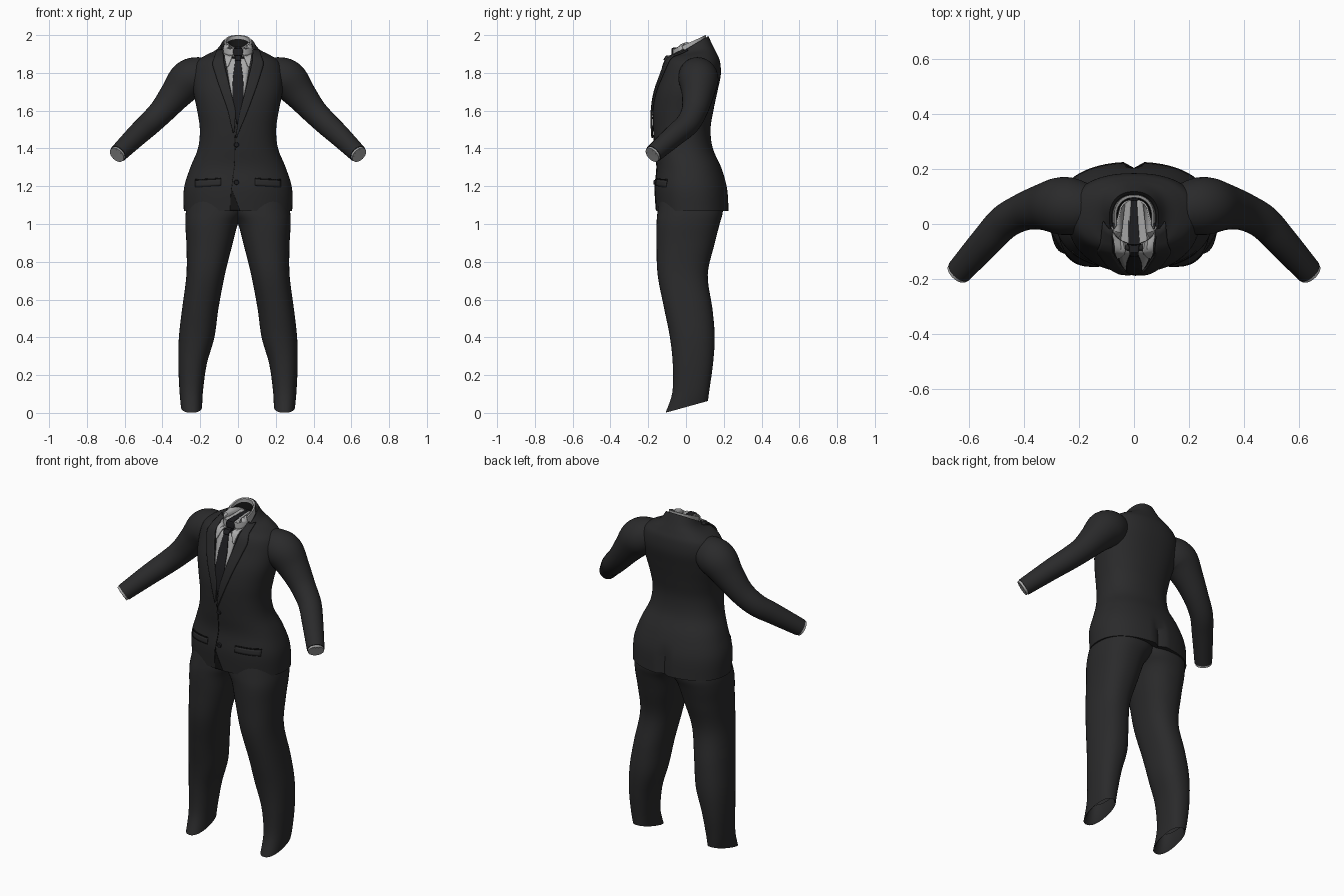
import bpy, bmesh, math
from mathutils import Vector
from mathutils.bvhtree import BVHTree

if "Cube" in bpy.data.objects:
    bpy.data.objects.remove(bpy.data.objects["Cube"])


def material(name, r, g, b):
    m = bpy.data.materials.new(name)
    m.diffuse_color = (r, g, b, 1)
    m.use_nodes = True
    m.node_tree.nodes["Principled BSDF"].inputs["Base Color"].default_value = m.diffuse_color
    return m


SUIT = material("charcoal cloth", 0.023, 0.023, 0.024)
TIE = material("black silk", 0.013, 0.013, 0.015)
SEAM = material("seam black", 0.008, 0.008, 0.008)
SHIRT = material("pale grey shirt", 0.40, 0.40, 0.40)


def catmull(points, steps):
    """Smoothly resample a list of equal-length tuples."""
    out = []
    p = [points[0]] + list(points) + [points[-1]]
    for i in range(1, len(p) - 2):
        for k in range(steps):
            t = k / steps
            out.append(tuple(
                0.5 * (2 * b + (c - a) * t + (2 * a - 5 * b + 4 * c - d) * t * t
                       + (3 * b - a - 3 * c + d) * t ** 3)
                for a, b, c, d in zip(p[i - 1], p[i], p[i + 1], p[i + 2])))
    return out + [tuple(points[-1])]


def make_object(name, bm, mat, angle=50):
    mesh = bpy.data.meshes.new(name)
    bm.normal_update()
    bm.to_mesh(mesh)
    bm.free()
    mesh.materials.append(mat)
    ob = bpy.data.objects.new(name, mesh)
    bpy.context.collection.objects.link(ob)
    bpy.ops.object.select_all(action='DESELECT')
    ob.select_set(True)
    bpy.context.view_layer.objects.active = ob
    bpy.ops.object.shade_smooth_by_angle(angle=math.radians(angle))
    return ob


def loft(name, rings, mat):
    """Skin a stack of closed rings; returns the object and a ray tree."""
    bm = bmesh.new()
    rows = [[bm.verts.new(v) for v in ring] for ring in rings]
    n = len(rows[0])
    for a, b in zip(rows, rows[1:]):
        for i in range(n):
            j = (i + 1) % n
            bm.faces.new((a[i], a[j], b[j], b[i]))
    bmesh.ops.recalc_face_normals(bm, faces=bm.faces)
    tree = BVHTree.FromBMesh(bm)
    return make_object(name, bm, mat), tree


def section(z, x0, x1, y0, y1, tilt=0, n=64, power=2.3):
    """Horizontal rounded ring; tilt raises the back and drops the front."""
    ring = []
    for i in range(n):
        a = 2 * math.pi * i / n
        c, s = math.cos(a), math.sin(a)
        c = math.copysign(abs(c) ** (2 / power), c)
        s = math.copysign(abs(s) ** (2 / power), s)
        ring.append(Vector(((x0 + x1) / 2 + c * (x1 - x0) / 2,
                            (y0 + y1) / 2 + s * (y1 - y0) / 2, z + tilt * s)))
    return ring


def tube_rings(path, n=28):
    """Round rings along a path of (x, y, z, radius)."""
    pts = [Vector(p[:3]) for p in path]
    rings = []
    for i, p in enumerate(path):
        t = (pts[min(i + 1, len(pts) - 1)] - pts[max(i - 1, 0)]).normalized()
        u = t.cross(Vector((0, 1, 0))).normalized()
        v = t.cross(u)
        rings.append([pts[i] + p[3] * (math.cos(2 * math.pi * k / n) * u
                                       + math.sin(2 * math.pi * k / n) * v) for k in range(n)])
    return rings


# Jacket body: height, half width, front, back, tilt
body = [(1.07, .287, -.157, .226, 0), (1.19, .286, -.165, .218, 0),
        (1.30, .252, -.155, .186, 0), (1.40, .212, -.166, .142, 0),
        (1.50, .202, -.174, .130, 0), (1.60, .216, -.175, .145, 0),
        (1.70, .236, -.160, .166, 0), (1.79, .240, -.130, .184, 0),
        (1.855, .222, -.110, .180, .005), (1.89, .175, -.095, .163, .012),
        (1.912, .120, -.085, .143, .03), (1.938, .090, -.076, .118, .057)]
rings = [section(z, -w, w, f, b, t) for z, w, f, b, t in catmull(body, 5)]
for ring in rings:                                  # vent at the back of the skirt
    z = ring[0].z
    if z < 1.25:
        ring[16].y -= .022 * min(1, (1.25 - z) / .08)
hem = section(1.082, -.25, .25, -.13, .17)
neck_fold = section(1.925, -.080, .080, -.064, .108, .055)
jacket, jacket_tree = loft("jacket_body", [hem] + rings + [neck_fold], SUIT)

# Shirt collar band
band = [section(1.87, -.078, .078, -.062, .106, .03),
        section(1.963, -.073, .073, -.060, .106, .037),
        section(1.961, -.064, .064, -.050, .096, .036),
        section(1.90, -.064, .064, -.050, .096, .03)]
collar, collar_tree = loft("shirt_collar_band", band, SHIRT)
loft("neck_lining", [section(1.945, -.0625, .0625, -.048, .094, .034),
                     section(1.80, -.060, .060, -.045, .09)], SEAM)


def on_front(x, z, lift):
    best = None
    for tree in (jacket_tree, collar_tree):
        loc, nor, _, _ = tree.ray_cast(Vector((x, -1, z)), Vector((0, 1, 0)))
        if loc and (best is None or loc.y < best[0].y):
            best = (loc, nor)
    if best is None:
        best = jacket_tree.find_nearest(Vector((x, 0, z)))[:2]
    loc, nor = best
    return loc + (nor if nor.y < 0 else -nor) * lift


def patch(name, left, right, lift, thick, mat, rows=18, cols=6):
    """Cloth piece between two (x, z) edges, laid over the front."""
    def sample(edge, t):
        f = t * (len(edge) - 1)
        i = min(int(f), len(edge) - 2)
        return Vector(edge[i]).lerp(Vector(edge[i + 1]), f - i)
    bm = bmesh.new()
    grid = []
    for r in range(rows + 1):
        a, b = sample(left, r / rows), sample(right, r / rows)
        grid.append([bm.verts.new(on_front(*a.lerp(b, c / cols), lift)) for c in range(cols + 1)])
    for r in range(rows):
        for c in range(cols):
            bm.faces.new((grid[r][c], grid[r + 1][c], grid[r + 1][c + 1], grid[r][c + 1]))
    ob = make_object(name, bm, mat)
    mod = ob.modifiers.new("thickness", 'SOLIDIFY')
    mod.thickness = thick
    mod.offset = 0
    return ob


def flip(edge):
    return [(-x, z) for x, z in edge]


# Shirt front and tie
v_edge = [(.068, 1.885), (.045, 1.74), (.004, 1.55)]
patch("shirt_front", flip(v_edge), v_edge, .002, .003, SHIRT)
blade = [(.013, 1.875), (.027, 1.77), (.030, 1.68), (.008, 1.53)]
patch("tie_blade", flip(blade), blade, .006, .006, TIE)
knot = [(.017, 1.930), (.024, 1.915), (.013, 1.862)]
patch("tie_knot", flip(knot), knot, .010, .014, TIE)

# Collar wings and lapels
wing_in, wing_out = [(.012, 1.932), (.030, 1.88), (.050, 1.832)], [(.064, 1.955), (.074, 1.90), (.060, 1.826)]
lap_in = [(.080, 1.915), (.073, 1.85), (.045, 1.73), (.012, 1.60), (-.014, 1.46)]
lap_out = [(.108, 1.915), (.134, 1.845), (.104, 1.745), (.055, 1.61), (-.008, 1.455)]
for side, f in (("left", lambda e: e), ("right", flip)):
    patch("collar_wing_" + side, f(wing_in), f(wing_out), .009, .006, SHIRT)
    if side == "left":
        patch("lapel_left", lap_in, lap_out, .008, .009, SUIT)
    else:
        patch("lapel_right", flip(lap_in[:-1]) + [(-.018, 1.49)],
              flip(lap_out[:-1]) + [(-.026, 1.48)], .007, .009, SUIT)

# Front closure, hem gap and pockets
patch("front_seam", [(-.017, 1.47), (-.020, 1.32), (-.037, 1.18)],
      [(-.013, 1.47), (-.016, 1.32), (-.033, 1.18)], .001, .003, SEAM)
patch("hem_gap", [(-.037, 1.19), (-.042, 1.072)], [(-.035, 1.19), (.010, 1.072)], .001, .003, SEAM)
for side, s in (("left", 1), ("right", -1)):
    top, low = [(s * .09, 1.243), (s * .225, 1.236)], [(s * .09, 1.238), (s * .225, 1.230)]
    patch("pocket_slit_" + side, top, low, .003, .004, SEAM, 12, 1)
    patch("pocket_flap_" + side, low, [(x, z - .035) for x, z in low], .001, .005, SUIT, 12, 3)

# Buttons
for i, (x, z) in enumerate(((-.008, 1.42), (-.008, 1.22))):
    bm = bmesh.new()
    bmesh.ops.create_cone(bm, cap_ends=True, segments=20, radius1=.014, radius2=.011, depth=.010)
    for v in bm.verts:
        v.co = Vector((v.co.x, -v.co.z, v.co.y)) + on_front(x, z, .003)
    bmesh.ops.recalc_face_normals(bm, faces=bm.faces)
    make_object("button_%d" % (i + 1), bm, TIE, 30)

# Sleeves and cuffs: x, y, z, radius
arm = [(.15, .055, 1.79, .080), (.205, .06, 1.785, .100), (.265, .066, 1.76, .105),
       (.330, .062, 1.685, .085), (.40, .045, 1.60, .069), (.47, .008, 1.53, .063),
       (.535, -.06, 1.47, .058), (.635, -.172, 1.372, .048)]
# Trouser legs: height, inner x, outer x, front, back, tilt
leg = [(1.16, -.05, .255, -.135, .18, 0), (1.07, -.045, .275, -.150, .195, 0),
       (1.00, 0, .279, -.156, .178, 0), (.89, .03, .273, -.156, .150, 0),
       (.73, .07, .273, -.150, .115, 0), (.55, .104, .296, -.115, .14, 0),
       (.40, .125, .313, -.085, .152, 0), (.26, .165, .316, -.070, .143, 0),
       (.12, .185, .310, -.072, .125, .01), (.032, .190, .302, -.108, .116, .031)]
for side, s in (("left", 1), ("right", -1)):
    path = [(s * x, y, z, r) for x, y, z, r in catmull(arm, 5)]
    end = Vector(path[-1][:3])
    d = (end - Vector(path[-3][:3])).normalized()

    def along(dist, r):
        return (*(end + d * dist), r)
    loft("sleeve_" + side, tube_rings(path) + tube_rings([along(.001, .045), along(-.03, .045)]), SUIT)
    loft("shirt_cuff_" + side, tube_rings([along(-.02, .044), along(.012, .044)])
         + tube_rings([along(.013, .036), along(-.012, .035)]), SHIRT)
    loft("cuff_lining_" + side, tube_rings([along(-.011, .0355), along(-.04, .034), along(-.045, .001)]), SEAM)

    stack = [section(z, min(s * a, s * b), max(s * a, s * b), f, k, t, 40)
             for z, a, b, f, k, t in catmull(leg, 5)]
    x0, x1 = sorted((s * .197, s * .295))
    stack += [section(.040, x0, x1, -.095, .107, .03, 40), section(.12, x0, x1, -.065, .117, .01, 40)]
    loft("trouser_leg_" + side, stack, SUIT)
